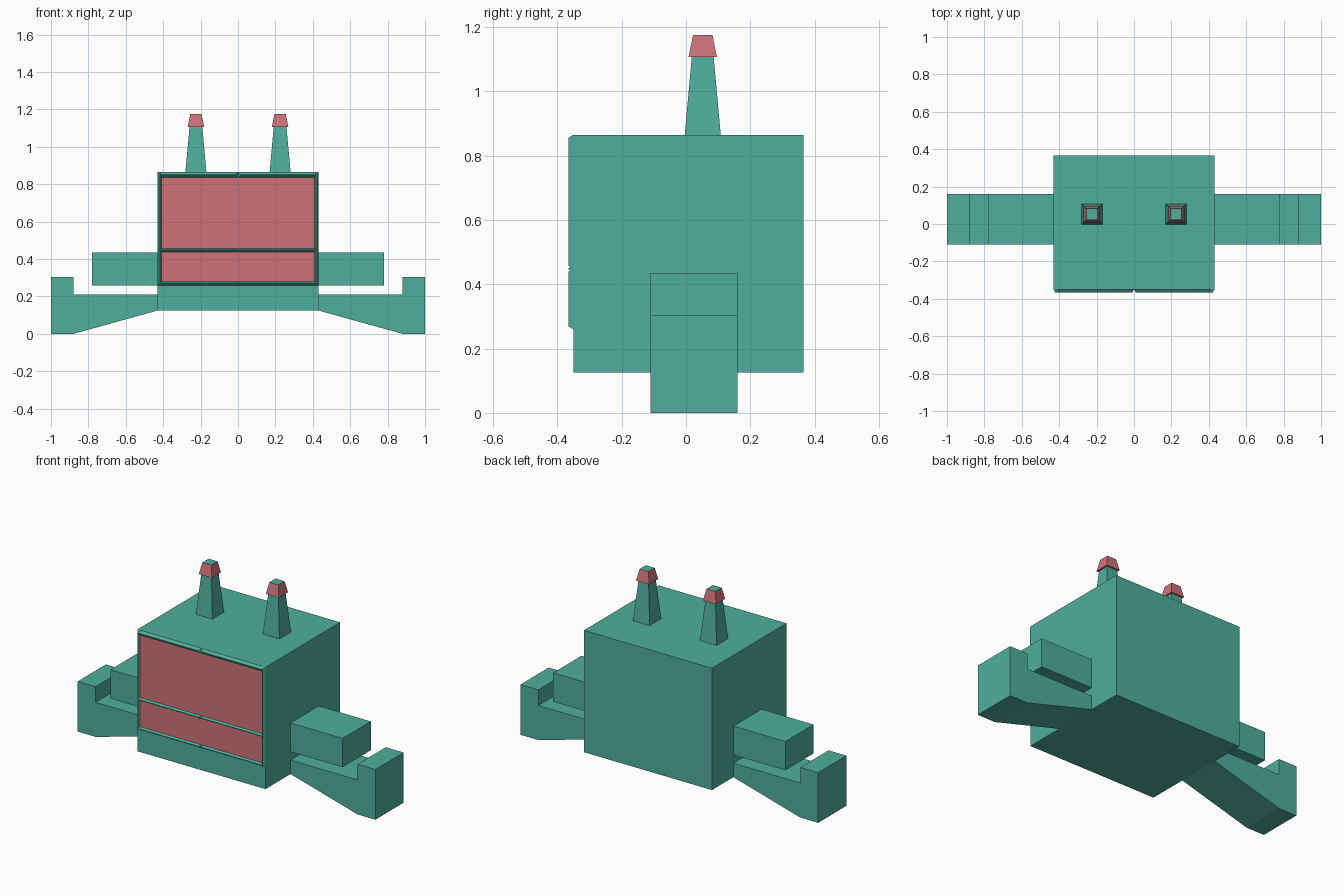
import bpy

if "Cube" in bpy.data.objects:
    bpy.data.objects.remove(bpy.data.objects["Cube"])


def material(name, color):
    m = bpy.data.materials.new(name)
    m.diffuse_color = color
    m.use_nodes = True
    m.node_tree.nodes["Principled BSDF"].inputs["Base Color"].default_value = m.diffuse_color
    return m


TEAL = material("teal", (0.08, 0.43, 0.34, 1))
RED = material("red", (0.62, 0.17, 0.19, 1))


def loft(name, start, end, mat):
    """Closed solid between two matching outlines (lists of xyz points)."""
    n = len(start)
    faces = [tuple(range(n))[::-1], tuple(range(n, 2 * n))]
    faces += [(i, (i + 1) % n, n + (i + 1) % n, n + i) for i in range(n)]
    mesh = bpy.data.meshes.new(name)
    mesh.from_pydata(start + end, [], faces)
    mesh.materials.append(mat)
    ob = bpy.data.objects.new(name, mesh)
    bpy.context.collection.objects.link(ob)
    return ob


def square(cx, cy, r, z):
    return [(cx - r, cy - r, z), (cx + r, cy - r, z), (cx + r, cy + r, z), (cx - r, cy + r, z)]


def rect(x0, x1, z0, z1, y):
    return [(x0, y, z0), (x1, y, z0), (x1, y, z1), (x0, y, z1)]


def extrude_y(name, profile, y0, y1, mat):
    """Extrude an (x, z) outline from back to front."""
    if sum(a[0] * b[1] - b[0] * a[1] for a, b in zip(profile, profile[1:] + profile[:1])) < 0:
        profile = profile[::-1]
    return loft(name, [(x, y1, z) for x, z in profile], [(x, y0, z) for x, z in profile], mat)


def box(name, x0, x1, y0, y1, z0, z1, mat):
    return loft(name, rect(x0, x1, z0, z1, y1), rect(x0, x1, z0, z1, y0), mat)


def trim_bar(name, x0, x1, z0, z1):
    """Raised trim bar with all four edges chamfered."""
    c = min(0.014, 0.4 * min(x1 - x0, z1 - z0))
    return loft(name, rect(x0, x1, z0, z1, -0.35),
                rect(x0 + c, x1 - c, z0 + c, z1 - c, -0.365), TEAL)


# Main body
box("body", -0.43, 0.43, -0.35, 0.365, 0.125, 0.865, TEAL)

# Coloured front panels
box("upper_panel", -0.415, 0.415, -0.353, -0.35, 0.455, 0.84, RED)
box("lower_panel", -0.415, 0.415, -0.353, -0.35, 0.275, 0.442, RED)

for side, s in (("left", -1), ("right", 1)):
    # Front trim: horizontal half bars meeting in the middle, and side bars
    for row, z0, z1 in (("top", 0.835, 0.865), ("middle", 0.437, 0.459), ("bottom", 0.26, 0.282)):
        x0, x1 = sorted((0, s * 0.43))
        trim_bar(f"{side}_{row}_trim", x0, x1, z0, z1)
    x0, x1 = sorted((s * 0.408, s * 0.43))
    trim_bar(f"{side}_upper_side_trim", x0, x1, 0.448, 0.865)
    trim_bar(f"{side}_lower_side_trim", x0, x1, 0.26, 0.448)

    # Arm
    x0, x1 = sorted((s * 0.43, s * 0.78))
    box(f"{side}_arm", x0, x1, -0.11, 0.16, 0.26, 0.435, TEAL)

    # Leg with upturned foot
    leg = [(0.43, 0.125), (0.88, 0), (1, 0), (1, 0.305), (0.88, 0.305), (0.88, 0.21), (0.43, 0.21)]
    extrude_y(f"{side}_leg", [(s * x, z) for x, z in leg], -0.11, 0.16, TEAL)

    # Antenna and its two-colour tip
    cx, cy = s * 0.225, 0.052
    loft(f"{side}_antenna", square(cx, cy, 0.056, 0.865), square(cx, cy, 0.034, 1.107), TEAL)
    tip = loft(f"{side}_antenna_tip", square(cx, cy, 0.044, 1.107), square(cx, cy, 0.03, 1.176), RED)
    tip.data.materials.append(TEAL)
    tip.data.polygons[1].material_index = 1
